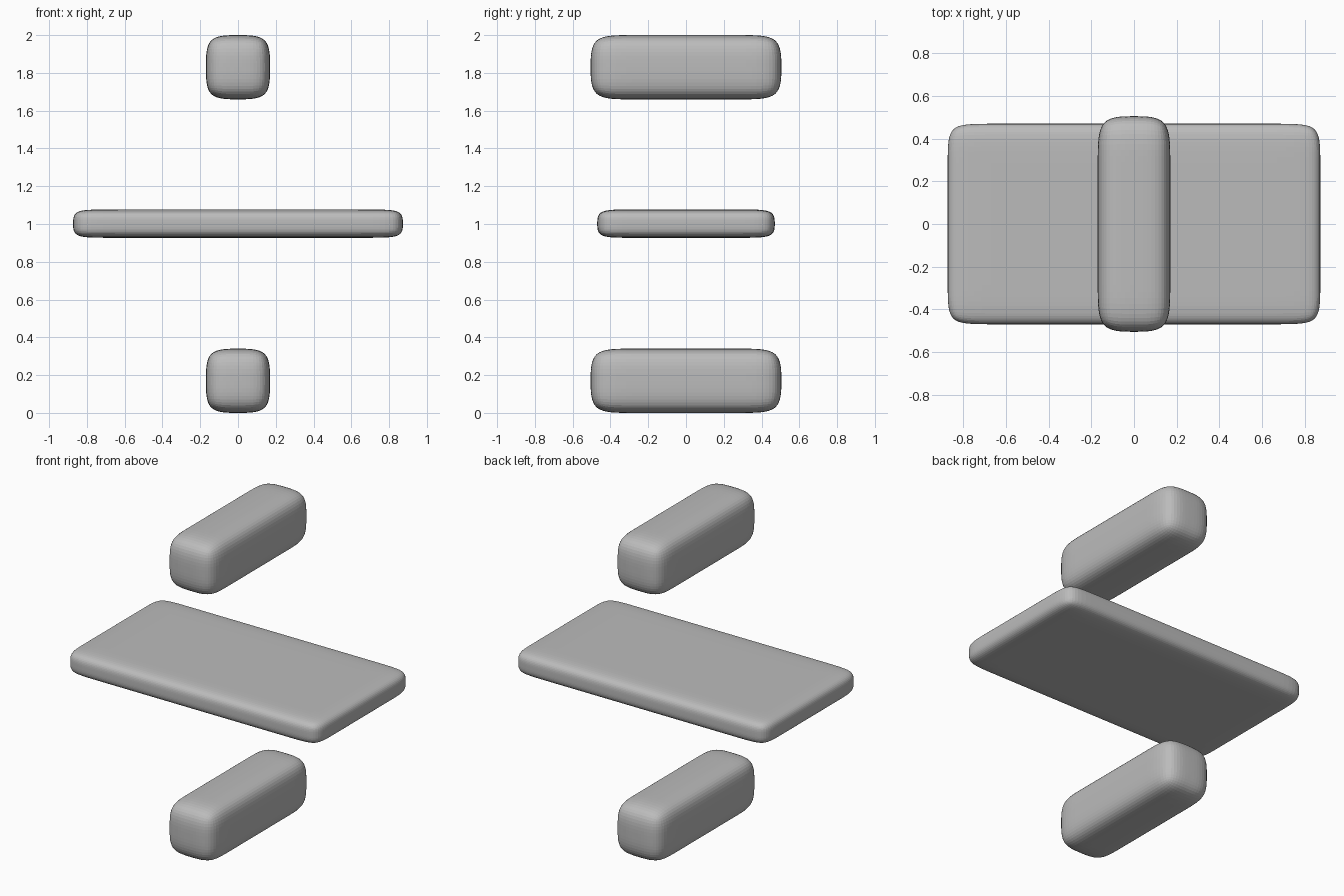
import bpy, bmesh

cube = bpy.data.objects.get("Cube")
if cube:
    bpy.data.objects.remove(cube, do_unlink=True)

grey = bpy.data.materials.new("light_grey")
grey.use_nodes = True
grey.diffuse_color = (0.5, 0.5, 0.5, 1)
grey.node_tree.nodes["Principled BSDF"].inputs["Base Color"].default_value = (0.5, 0.5, 0.5, 1)


def soft_box(name, half, centre_z, insets):
    """Box cage with a middle loop per axis, plus loops inset from the ends, smoothed."""
    bm = bmesh.new()
    bmesh.ops.create_cube(bm, size=2)
    bmesh.ops.scale(bm, vec=half, verts=bm.verts)
    for axis in range(3):
        normal = [0, 0, 0]
        normal[axis] = 1
        cuts = [0]
        if insets[axis]:
            cuts += [half[axis] - insets[axis], insets[axis] - half[axis]]
        for cut in cuts:
            point = [n * cut for n in normal]
            bmesh.ops.bisect_plane(bm, geom=bm.verts[:] + bm.edges[:] + bm.faces[:],
                                   plane_co=point, plane_no=normal)
    mesh = bpy.data.meshes.new(name)
    bm.to_mesh(mesh)
    bm.free()
    mesh.materials.append(grey)
    obj = bpy.data.objects.new(name, mesh)
    obj.location.z = centre_z
    bpy.context.collection.objects.link(obj)
    smooth = obj.modifiers.new("rounding", 'SUBSURF')
    smooth.levels = smooth.render_levels = 3
    return obj


# Two matching bars above and below the slab
for name, z in (("lower_bar", 0.17), ("upper_bar", 1.83)):
    soft_box(name, (0.17, 0.505, 0.17), z, (0, 0.2, 0))

# Wide thin slab in the middle
soft_box("middle_slab", (0.873, 0.47, 0.075), 1.002, (0.16, 0.16, 0))
